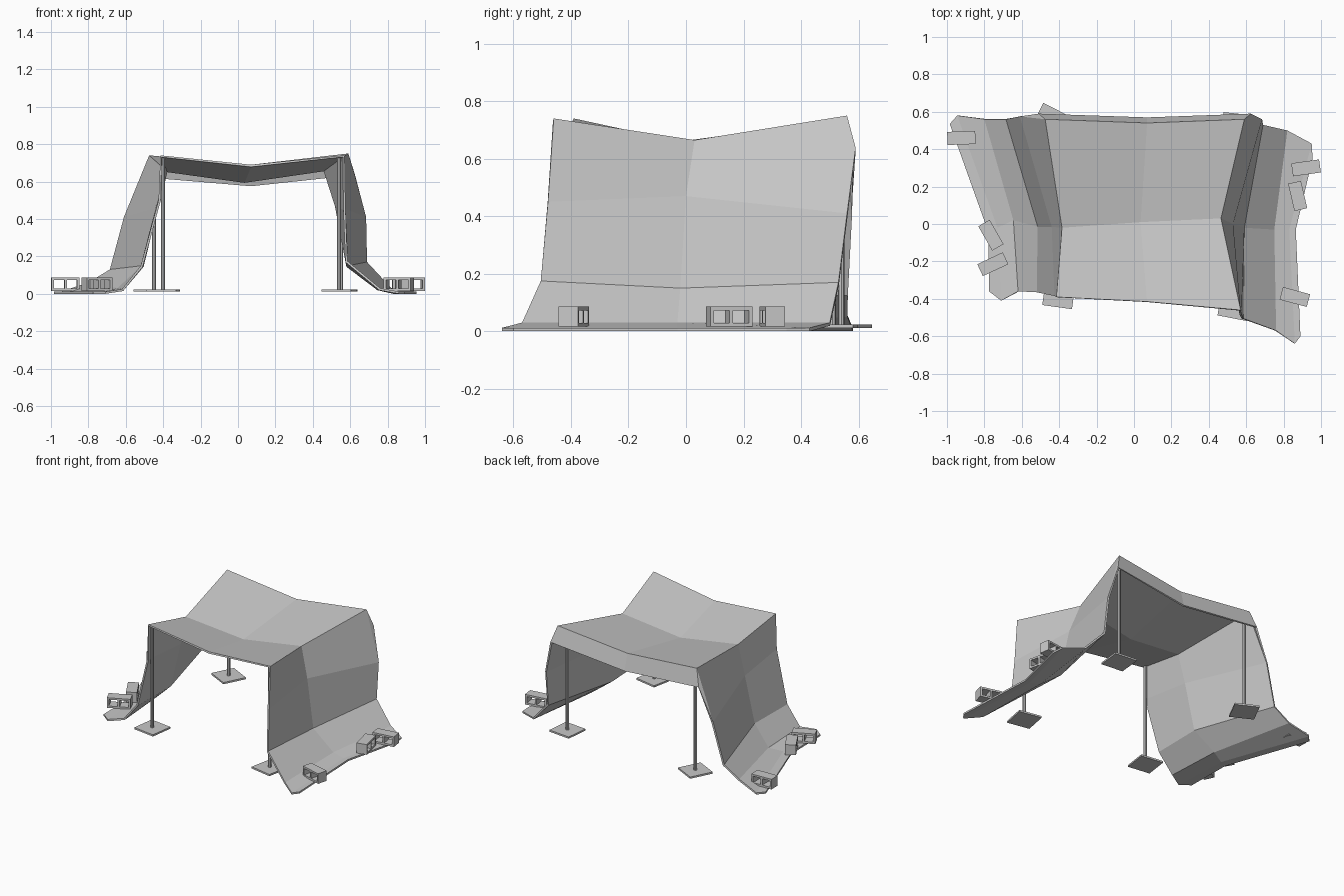
import bpy
import bmesh
from math import radians
from mathutils import Matrix, Vector

if "Cube" in bpy.data.objects:
    bpy.data.objects.remove(bpy.data.objects["Cube"], do_unlink=True)

grey = bpy.data.materials.new("plain grey")
grey.use_nodes = True
grey.diffuse_color = (0.58, 0.58, 0.58, 1)
grey.node_tree.nodes["Principled BSDF"].inputs["Base Color"].default_value = grey.diffuse_color


def make_object(name, bm):
    """Turn a bmesh into a flat shaded grey object."""
    mesh = bpy.data.meshes.new(name)
    bm.to_mesh(mesh)
    bm.free()
    mesh.materials.append(grey)
    obj = bpy.data.objects.new(name, mesh)
    bpy.context.collection.objects.link(obj)
    return obj


def add_box(bm, center, size):
    matrix = Matrix.Translation(center) @ Matrix.Diagonal((*size, 1))
    bmesh.ops.create_cube(bm, size=1, matrix=matrix)


# Draped canopy: three cross-sections, each running from the -x hem to the +x hem
front_row = [(-.775, -.36, .012), (-.71, -.41, .012), (-.62, -.36, .025), (-.52, -.365, .15),
             (-.425, -.385, .5), (-.415, -.39, .74), (.07, -.415, .69), (.57, -.46, .74),
             (.575, -.48, .45), (.585, -.505, .175), (.76, -.57, .03), (.86, -.64, .012),
             (.89, -.6, .012)]
middle_row = [(-.78, -.04, .012), (-.73, -.02, .012), (-.645, .02, .03), (-.515, -.015, .15),
              (-.44, -.015, .46), (-.385, -.02, .66), (.035, .01, .605), (.465, .03, .665),
              (.53, 0, .47), (.59, -.02, .15), (.75, -.03, .03), (.83, -.03, .012),
              (.865, -.03, .012)]
back_row = [(-.985, .535, .012), (-.945, .58, .012), (-.8, .56, .06), (-.685, .56, .13),
            (-.61, .575, .41), (-.475, .56, .74), (.07, .54, .69), (.59, .56, .75),
            (.685, .56, .41), (.69, .53, .17), (.82, .5, .03), (.95, .43, .012),
            (.955, .35, .012)]

bm = bmesh.new()
grid = [[bm.verts.new(p) for p in row] for row in (front_row, middle_row, back_row)]
for near, far in zip(grid, grid[1:]):
    for i in range(len(near) - 1):
        bm.faces.new((near[i], near[i + 1], far[i + 1], far[i]))

# Short valance hanging from the back edge of the roof
back = grid[2]
hang = [bm.verts.new(back[i].co + Vector((dx, .03, -.112)))
        for i, dx in ((5, -.035), (6, 0), (7, .035))]
for i in range(2):
    bm.faces.new((back[5 + i], back[6 + i], hang[i + 1], hang[i]))
bm.faces.new((back[4], back[5], hang[0]))
bm.faces.new((back[7], back[8], hang[2]))
canopy = make_object("canopy", bm)
cloth = canopy.modifiers.new("cloth thickness", 'SOLIDIFY')
cloth.thickness = .012
cloth.offset = -1

# Four posts on square foot plates: place, turn of the plate, height
posts = {
    "front_right": (-.4, -.365, -8, .73),
    "front_left": (.54, -.425, -11, .73),
    "back_right": (-.45, .54, -27, .73),
    "back_left": (.55, .51, -6, .735),
}
for name, (x, y, turn, height) in posts.items():
    bm = bmesh.new()
    bmesh.ops.create_cone(bm, cap_ends=True, segments=8, radius1=.011, radius2=.011,
                          depth=height - .02,
                          matrix=Matrix.Translation((x, y, height / 2 + .005)))
    make_object(name + "_post", bm)
    bm = bmesh.new()
    add_box(bm, (0, 0, 0), (.16, .16, .012))
    plate = make_object(name + "_foot_plate", bm)
    plate.location = (x, y, .018)
    plate.rotation_euler.z = radians(turn)

# Hollow blocks weighing down the hems: two slabs joined by three webs
LENGTH, DEPTH, HEIGHT, WALL = .15, .07, .07, .013


def hollow_block(name, x, y, turn):
    bm = bmesh.new()
    for side in (-1, 1):
        add_box(bm, (0, 0, side * (HEIGHT - WALL) / 2), (LENGTH, DEPTH, WALL))
    for side in (-1, 0, 1):
        add_box(bm, (side * (LENGTH - WALL) / 2, 0, 0), (WALL, DEPTH, HEIGHT - 2 * WALL))
    block = make_object(name, bm)
    block.location = (x, y, .016 + HEIGHT / 2)
    block.rotation_euler.z = radians(turn)


blocks = [(-.923, .46, 2), (-.765, -.06, -60), (-.755, -.215, 25),
          (.92, .3, 8), (.875, .15, -77), (.86, -.39, -15)]
for number, (x, y, turn) in enumerate(blocks, 1):
    hollow_block(f"hem_block_{number}", x, y, turn)
